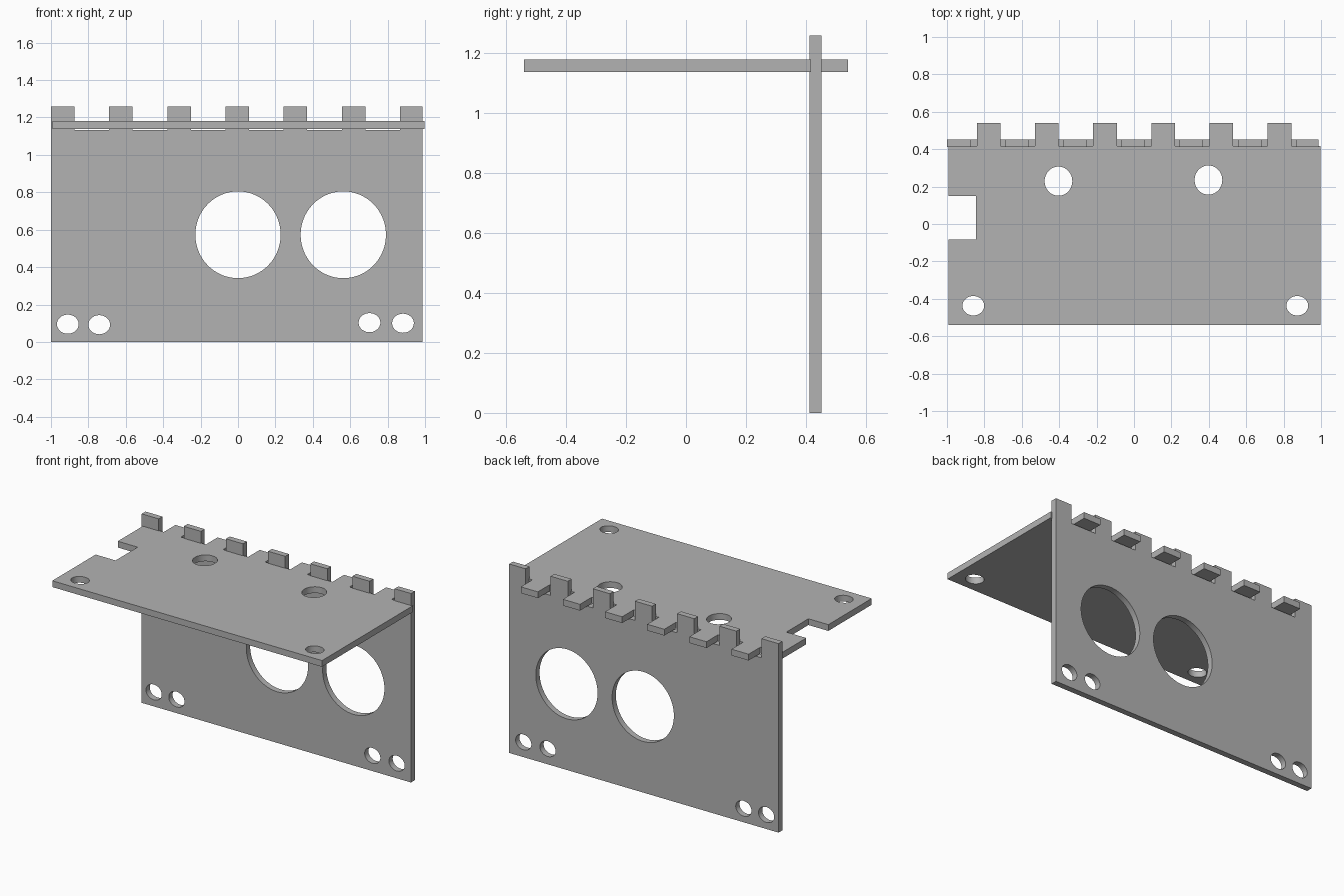
import bpy, bmesh
from math import cos, sin, pi

cube = bpy.data.objects.get("Cube")
if cube:
    bpy.data.objects.remove(cube, do_unlink=True)

grey = bpy.data.materials.new("Plain grey")
grey.use_nodes = True
COLOR = (0.45, 0.45, 0.45, 1)
grey.diffuse_color = COLOR
grey.node_tree.nodes["Principled BSDF"].inputs["Base Color"].default_value = COLOR

PITCH = 0.311      # spacing of the interlocking fingers
FINGER = 0.126     # finger width


def ellipse(cx, cy, rx, ry, n=64):
    return [(cx + rx * cos(2 * pi * i / n), cy + ry * sin(2 * pi * i / n)) for i in range(n)]


def plate(name, loops, thickness, location, tilt):
    """Flat sheet: first loop is the outline, the others are holes."""
    curve = bpy.data.curves.new(name, "CURVE")
    curve.dimensions = "2D"
    curve.fill_mode = "BOTH"
    curve.extrude = thickness / 2
    for loop in loops:
        s = curve.splines.new("POLY")
        s.points.add(len(loop) - 1)
        for p, (x, y) in zip(s.points, loop):
            p.co = (x, y, 0, 1)
        s.use_cyclic_u = True
    obj = bpy.data.objects.new(name, curve)
    bpy.context.collection.objects.link(obj)
    obj.location = location
    obj.rotation_euler = (tilt, 0, 0)
    bpy.ops.object.select_all(action="DESELECT")
    obj.select_set(True)
    bpy.context.view_layer.objects.active = obj
    bpy.ops.object.convert(target="MESH")
    obj = bpy.context.object
    obj.name = name
    # Weld caps to the rims
    bm = bmesh.new()
    bm.from_mesh(obj.data)
    bmesh.ops.remove_doubles(bm, verts=bm.verts, dist=0.0001)
    bmesh.ops.recalc_face_normals(bm, faces=bm.faces)
    bm.to_mesh(obj.data)
    bm.free()
    obj.data.materials.clear()
    obj.data.materials.append(grey)
    bpy.ops.object.shade_smooth_by_angle(angle=0.6)
    return obj


def fingers(first, count, low, high):
    """Square finger profile, running from left to right."""
    pts = []
    for i in range(count):
        a = first + i * PITCH
        b = a + FINGER
        pts += [(a, low), (a, high), (b, high), (b, low)]
    return pts


# Upright back panel: two end fingers sit flush with its sides
comb = fingers(-1.0, 7, 1.132, 1.26)[1:-1]
comb[-1] = (0.987, 1.26)
panel = [(-1.0, 0)] + comb + [(0.987, 0)]
panel_holes = [ellipse(x, 0.573, 0.228, 0.232, 96) for x in (0, 0.563)]
panel_holes += [ellipse(x, z, 0.058, 0.051) for x, z in
                ((-0.91, 0.095), (-0.742, 0.092), (0.703, 0.103), (0.882, 0.1))]
plate("back_panel", [panel] + panel_holes, 0.04, (0, 0.433, 0), pi / 2)

# Top shelf: notch in the right side, fingers along the back
shelf = [(-0.992, -0.54), (-0.992, -0.083), (-0.845, -0.083), (-0.845, 0.15),
         (-0.992, 0.15), (-0.992, 0.418)]
shelf += fingers(-0.84, 6, 0.418, 0.54) + [(0.998, 0.418), (0.998, -0.54)]
shelf_holes = [ellipse(x, y, 0.074, 0.078) for x, y in ((-0.404, 0.229), (0.398, 0.235))]
shelf_holes += [ellipse(x, -0.437, 0.058, 0.052) for x in (-0.859, 0.873)]
plate("top_shelf", [shelf] + shelf_holes, 0.042, (0, 0, 1.159), 0)
